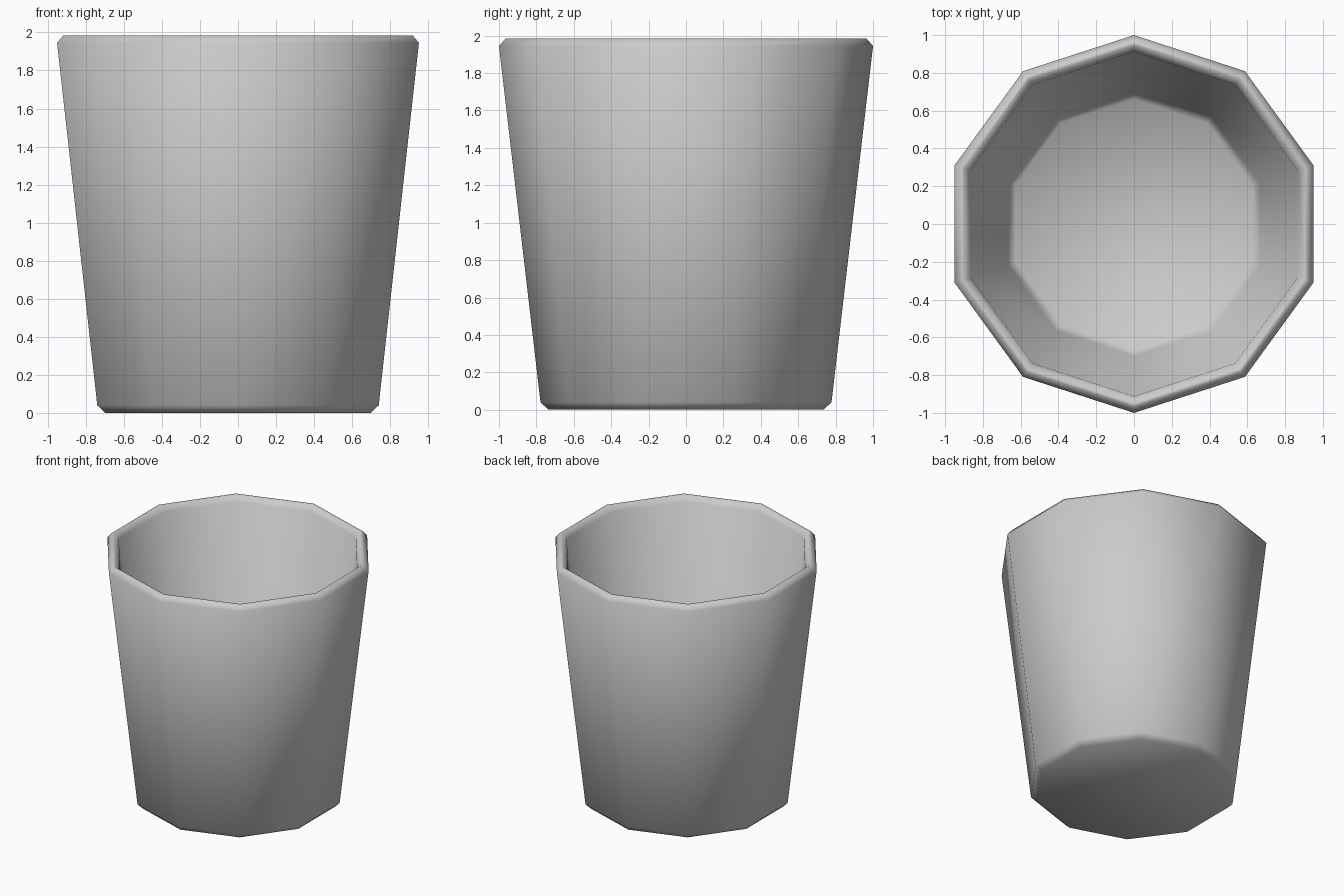
import bpy, bmesh
from math import sin, cos, pi

cube = bpy.data.objects.get("Cube")
if cube:
    bpy.data.objects.remove(cube)

SIDES = 10

grey = bpy.data.materials.new("plain_grey")
grey.use_nodes = True
colour = (0.6, 0.6, 0.6, 1)
grey.diffuse_color = colour
grey.node_tree.nodes["Principled BSDF"].inputs["Base Color"].default_value = colour

# Cup section (radius, height): outer base, outer wall, rim, inner wall, inner floor
profile = [(0.735, 0), (0.778, 0.04), (1.0, 1.945), (0.965, 1.985),
           (0.95, 1.985), (0.912, 1.945), (0.70, 0.12), (0.66, 0.08)]

bm = bmesh.new()
rings = []
for r, z in profile:
    angles = [pi / 2 + 2 * pi * i / SIDES for i in range(SIDES)]
    rings.append([bm.verts.new((r * cos(a), r * sin(a), z)) for a in angles])

# Bridge neighbouring rings, then close the underside and the floor
for low, high in zip(rings, rings[1:]):
    for i in range(SIDES):
        j = (i + 1) % SIDES
        bm.faces.new((low[i], low[j], high[j], high[i]))
bm.faces.new(rings[0][::-1])
bm.faces.new(rings[-1])
bmesh.ops.recalc_face_normals(bm, faces=bm.faces)
for face in bm.faces:
    face.smooth = True

mesh = bpy.data.meshes.new("cup")
bm.to_mesh(mesh)
bm.free()
mesh.materials.append(grey)
cup = bpy.data.objects.new("cup", mesh)
bpy.context.collection.objects.link(cup)
